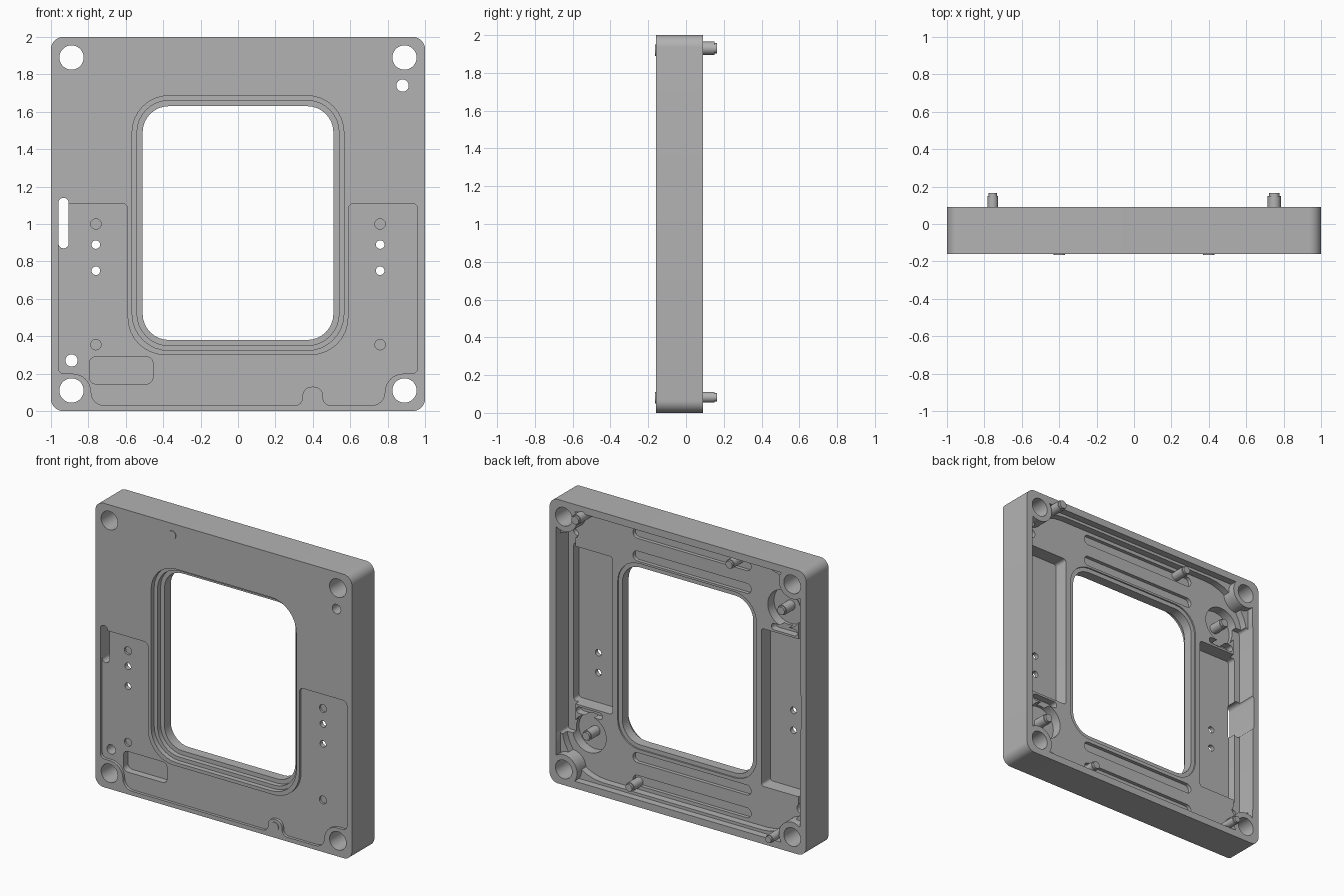
import bpy, bmesh, math
from mathutils import Vector

if "Cube" in bpy.data.objects:
    bpy.data.objects.remove(bpy.data.objects["Cube"])

FRONT, BACK, MID = -0.16, 0.09, 1.0

metal = bpy.data.materials.new("grey metal")
metal.diffuse_color = (0.45, 0.45, 0.45, 1)
metal.use_nodes = True
metal.node_tree.nodes["Principled BSDF"].inputs["Base Color"].default_value = metal.diffuse_color


def rounded(corners, seg=8):
    """Outline from (x, z, radius) corners, each replaced by an arc."""
    out, n = [], len(corners)
    for i, (x, z, r) in enumerate(corners):
        p = Vector((x, z))
        a = (Vector(corners[i - 1][:2]) - p).normalized()
        b = (Vector(corners[(i + 1) % n][:2]) - p).normalized()
        if r == 0:
            out.append(p)
            continue
        half = a.angle(b) / 2
        c = p + (a + b).normalized() * (r / math.sin(half))
        s, e = p + a * (r / math.tan(half)) - c, p + b * (r / math.tan(half)) - c
        turn = s.angle_signed(e)
        for k in range(seg + 1):
            t = -turn * k / seg
            out.append(c + Vector((s.x * math.cos(t) - s.y * math.sin(t),
                                   s.x * math.sin(t) + s.y * math.cos(t))))
    return out


def rect(x0, x1, z0, z1, r=0.0):
    return rounded([(x0, z0, r), (x1, z0, r), (x1, z1, r), (x0, z1, r)])


def circle(x, z, r, n=32):
    return [Vector((x + r * math.cos(2 * math.pi * k / n),
                    z + r * math.sin(2 * math.pi * k / n))) for k in range(n)]


def prism(name, pts, y0, y1):
    """Extrude an xz outline from y0 to y1."""
    bm = bmesh.new()
    face = bm.faces.new([bm.verts.new((p.x, y0, p.y)) for p in pts])
    new = bmesh.ops.extrude_face_region(bm, geom=[face])["geom"]
    bmesh.ops.translate(bm, vec=(0, y1 - y0, 0),
                        verts=[v for v in new if isinstance(v, bmesh.types.BMVert)])
    bmesh.ops.recalc_face_normals(bm, faces=bm.faces)
    me = bpy.data.meshes.new(name)
    bm.to_mesh(me)
    bm.free()
    me.materials.append(metal)
    ob = bpy.data.objects.new(name, me)
    bpy.context.collection.objects.link(ob)
    return ob


def cut(target, pts, y0, y1, keep=()):
    """Subtract a prism; keep lists outlines left standing inside it."""
    tool = prism("cutter", pts, y0, y1)
    tool.hide_render = True
    for outline in keep:
        cut(tool, outline, y0 - 0.1, y1 + 0.1)
    mod = target.modifiers.new("cut", 'BOOLEAN')
    mod.operation, mod.solver, mod.object = 'DIFFERENCE', 'EXACT', tool
    bpy.context.view_layer.objects.active = target
    bpy.ops.object.modifier_apply(modifier=mod.name)
    bpy.data.objects.remove(tool, do_unlink=True)


def pin(name, x, z, r, y0, y1):
    """Round pin along y with a chamfered back tip."""
    ob = prism(name, circle(x, z, r, 24), y0, y1)
    for v in ob.data.vertices:
        if v.co.y > y1 - 1e-4:
            v.co.x, v.co.z = x + (v.co.x - x) * 0.8, z + (v.co.z - z) * 0.8
    collar = prism(name + "_shaft", circle(x, z, r, 24), y0, y1 - 0.015)
    return ob, collar


# Main plate
plate = prism("frame_plate", rect(-1, 1, 0, 2, 0.065), FRONT, BACK)
corners = [(sx * 0.89, MID + sz * 0.89) for sx in (-1, 1) for sz in (-1, 1)]
bosses = [circle(x, z, 0.104) for x, z in corners]

# Back pocket: upper terrace, then floor with large corner radii
cut(plate, rect(-0.95, 0.95, 0.05, 1.95, 0.08), 0.04, 0.3, bosses)
cut(plate, rect(-0.94, 0.94, 0.07, 1.93, 0.32), -0.01, 0.3, bosses)

# Side bays, ledges, round pads and slots; the second half is turned 180 degrees
for s in (1, -1):
    def turned(x0, x1, z0, z1, r):
        xs, zs = sorted((s * x0, s * x1)), sorted((s * (z0 - MID), s * (z1 - MID)))
        return rect(xs[0], xs[1], MID + zs[0], MID + zs[1], r)
    cut(plate, turned(0.87, 0.952, 0.33, 1.75, 0.02), -0.05, 0.3)
    cut(plate, turned(0.58, 0.91, 0.54, 1.65, 0.02), -0.11, 0.3)
    cut(plate, turned(0.66, 0.86, 0.48, 0.525, 0.02), -0.06, 0.3)
    cut(plate, circle(s * 0.76, MID - s * 0.645, 0.13), -0.08, 0.3)
for z in (0.13, 0.29, 1.71, 1.87):
    cut(plate, rect(-0.5, 0.42, z - 0.035, z + 0.035, 0.034), -0.035, 0.3)

# Window with stepped front edge and a shallow rear rabbet
for grow, y0, y1 in ((0, -0.3, 0.3), (0.03, -0.3, -0.09), (0.056, -0.3, -0.125),
                     (0.03, -0.02, 0.3)):
    cut(plate, rect(-0.51 - grow, 0.51 + grow, 0.38 - grow, 1.63 + grow, 0.14 + grow), y0, y1)

# Shallow U-shaped front recess around the window
recess = rounded([
    (-0.96, 1.11, 0.03), (-0.96, 0.2, 0.03), (-0.785, 0.2, 0.1), (-0.785, 0.03, 0.07),
    (0.345, 0.03, 0.04), (0.345, 0.13, 0.05), (0.455, 0.13, 0.05), (0.455, 0.03, 0.04),
    (0.785, 0.03, 0.07), (0.785, 0.2, 0.1), (0.96, 0.2, 0.03), (0.96, 1.11, 0.03),
    (0.59, 1.11, 0.03), (0.59, 0.3, 0.2), (-0.59, 0.3, 0.2), (-0.59, 1.11, 0.03)])
cut(plate, recess, -0.3, -0.14)
cut(plate, rect(-0.795, -0.455, 0.145, 0.29, 0.035), -0.3, -0.09)

# Corner bolt holes, locating holes, side slot, screw holes and blind holes
for x, z in corners:
    cut(plate, circle(x, z, 0.065), -0.3, 0.3)
for x, z in ((0.88, 1.74), (-0.89, 0.27)):
    cut(plate, circle(x, z, 0.033, 24), -0.3, 0.3)
cut(plate, rect(-0.96, -0.905, 0.87, 1.14, 0.027), -0.3, 0.3)
for x in (-0.76, 0.76):
    for z in (0.75, 0.89):
        cut(plate, circle(x, z, 0.023, 20), -0.3, 0.3)
    for z in (0.355, 1.0):
        cut(plate, circle(x, z, 0.028, 20), -0.3, -0.125)

# Dowels, posts on the floor, and pad pins
parts = [plate]
parts += pin("upper_dowel", 0.75, 1.93, 0.035, -0.05, 0.165)
parts += pin("lower_dowel", -0.755, 0.083, 0.028, -0.05, 0.165)
for label, s in (("lower", 1), ("upper", -1)):
    parts += pin(label + "_post", s * 0.39, MID - s * 0.89, 0.032, -0.05, 0.08)
    parts += pin(label + "_pad_pin", s * 0.76, MID - s * 0.645, 0.035, -0.1, 0.03)
    parts.append(prism(label + "_front_stud", circle(s * 0.4, MID - s * 0.92, 0.03, 24),
                       -0.165, -0.14))

# Smooth curved walls, keep edges crisp
bpy.ops.object.select_all(action='DESELECT')
for ob in parts:
    ob.select_set(True)
bpy.context.view_layer.objects.active = plate
bpy.ops.object.shade_smooth_by_angle(angle=math.radians(30))
